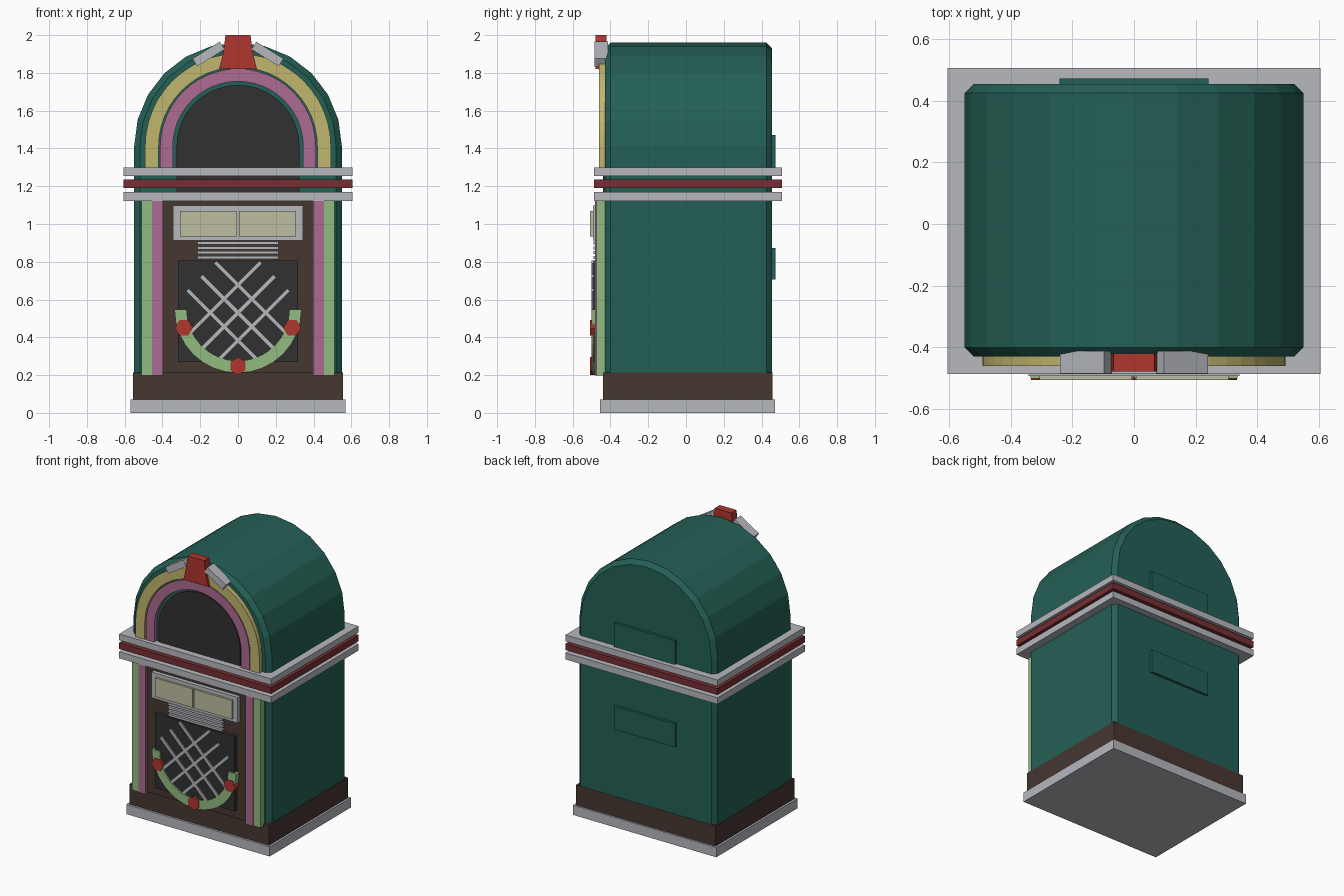
import bpy, bmesh, math
from mathutils import Matrix, Vector

if "Cube" in bpy.data.objects:
    bpy.data.objects.remove(bpy.data.objects["Cube"])

def lin(c):
    c /= 255
    return c / 12.92 if c <= 0.04045 else ((c + 0.055) / 1.055) ** 2.4

def mat(name, r, g, b):
    m = bpy.data.materials.new(name)
    m.diffuse_color = (lin(r), lin(g), lin(b), 1)
    m.use_nodes = True
    m.node_tree.nodes["Principled BSDF"].inputs["Base Color"].default_value = m.diffuse_color
    return m

TEAL = mat("teal", 36, 96, 86)
BROWN = mat("dark_brown", 70, 55, 49)
CHROME = mat("chrome_grey", 182, 184, 190)
MAROON = mat("maroon", 118, 47, 51)
RED = mat("red", 176, 54, 47)
YELLOW = mat("amber", 193, 182, 110)
PINK = mat("pink", 173, 107, 147)
GREEN = mat("light_green", 146, 188, 129)
CREAM = mat("cream", 190, 190, 160)
BLACK = mat("charcoal", 49, 49, 50)

def finish(name, bm, m):
    bmesh.ops.recalc_face_normals(bm, faces=bm.faces[:])
    me = bpy.data.meshes.new(name)
    bm.to_mesh(me)
    bm.free()
    me.materials.append(m)
    ob = bpy.data.objects.new(name, me)
    bpy.context.collection.objects.link(ob)
    return ob

def box(name, m, x0, x1, y0, y1, z0, z1, tilt=0):
    """Box by extents, optionally turned about the y axis."""
    bm = bmesh.new()
    bmesh.ops.create_cube(bm, size=1)
    M = (Matrix.Translation(((x0 + x1) / 2, (y0 + y1) / 2, (z0 + z1) / 2))
         @ Matrix.Rotation(tilt, 4, 'Y') @ Matrix.Diagonal((x1 - x0, y1 - y0, z1 - z0, 1)))
    bmesh.ops.transform(bm, matrix=M, verts=bm.verts[:])
    return finish(name, bm, m)

def prism(name, m, pts, y0, y1):
    """Front (x, z) outline extruded along y."""
    bm = bmesh.new()
    f = bm.faces.new([bm.verts.new((x, y0, z)) for x, z in pts])
    ext = bmesh.ops.extrude_face_region(bm, geom=[f])['geom']
    bmesh.ops.translate(bm, vec=(0, y1 - y0, 0),
                        verts=[v for v in ext if isinstance(v, bmesh.types.BMVert)])
    return finish(name, bm, m)

def strip(name, m, outer, inner, y0, y1):
    """Curved band between two (x, z) paths, extruded along y."""
    bm = bmesh.new()
    rows = [[bm.verts.new(p) for p in ((a, y0, b), (c, y0, d), (c, y1, d), (a, y1, b))]
            for (a, b), (c, d) in zip(outer, inner)]
    for r, s in zip(rows, rows[1:]):
        for i in range(4):
            j = (i + 1) % 4
            bm.faces.new((r[i], r[j], s[j], s[i]))
    bm.faces.new(rows[0])
    bm.faces.new(rows[-1])
    return finish(name, bm, m)

def arc(r, cz, a0, a1, n):
    return [(r * math.cos(math.radians(a0 + (a1 - a0) * i / n)),
             cz + r * math.sin(math.radians(a0 + (a1 - a0) * i / n))) for i in range(n + 1)]

def arch(r, cz, zb, n):
    return [(r, zb)] + arc(r, cz, 0, 180, n) + [(-r, zb)]

# cabinet body with round top and chamfered rims
ARCH_Z = 1.41
body = prism("cabinet", TEAL, arch(0.55, ARCH_Z, 0.15, 12), -0.43, 0.455)
bev = body.modifiers.new("chamfer", 'BEVEL')
bev.width = 0.03
bev.segments = 1
bev.limit_method = 'ANGLE'
bev.angle_limit = math.radians(40)

# base
box("base_foot", CHROME, -0.57, 0.57, -0.455, 0.47, 0, 0.07)
box("base_plinth", BROWN, -0.555, 0.555, -0.44, 0.457, 0.07, 0.215)

# waist bands
for name, m, z0, z1 in (("band_lower", CHROME, 1.123, 1.17),
                        ("band_middle", MAROON, 1.19, 1.235),
                        ("band_upper", CHROME, 1.253, 1.298)):
    box(name, m, -0.605, 0.605, -0.487, 0.507, z0, z1)

# window and light arches
prism("window", BLACK, arch(0.325, ARCH_Z, 1.15, 24), -0.44, -0.42)
strip("arch_outer", YELLOW, arch(0.492, ARCH_Z, 1.26, 24), arch(0.42, ARCH_Z, 1.26, 24), -0.461, -0.42)
strip("arch_inner", PINK, arch(0.412, ARCH_Z, 1.26, 24), arch(0.345, ARCH_Z, 1.26, 24), -0.458, -0.42)

# crown and wings
crown_half = [(0.1, 1.82), (0.078, 1.91), (0.066, 2.0)]
prism("crown", RED, crown_half + [(-x, z) for x, z in reversed(crown_half)], -0.478, -0.42)
for s, side in ((-1, "left"), (1, "right")):
    cx = s * 0.156
    box("crown_wing_" + side, CHROME, cx - 0.085, cx + 0.085, -0.485, -0.412,
        1.876, 1.924, s * math.radians(32))
    # side light columns
    for name, m, a, b, y in (("column_outer_", GREEN, 0.455, 0.512, -0.475),
                             ("column_inner_", PINK, 0.397, 0.455, -0.482)):
        x0, x1 = sorted((s * a, s * b))
        box(name + side, m, x0, x1, y, -0.42, 0.197, 1.13)
    # title cards
    x0, x1 = sorted((s * 0.006, s * 0.307))
    box("title_card_" + side, CREAM, x0, x1, -0.507, -0.48, 0.935, 1.07)

# front panel, selector frame, slats, speaker
box("front_panel", BROWN, -0.4, 0.4, -0.465, -0.42, 0.21, 1.13)
box("selector_frame", CHROME, -0.343, 0.343, -0.493, -0.46, 0.912, 1.097)
for i in range(4):
    z = 0.822 + i * 0.026
    box("slat_%d" % (i + 1), CHROME, -0.215, 0.215, -0.49, -0.46, z - 0.008, z + 0.008)
box("speaker_cloth", BLACK, -0.317, 0.317, -0.49, -0.46, 0.27, 0.807)

# diagonal grille bars
for s in (-1, 1):
    for k in (-1, 0, 1):
        d = k * 0.104 / math.sqrt(2)
        cx, cz = s * d, 0.53 + d
        box("grille_bar", CHROME, cx - 0.275, cx + 0.275, -0.499, -0.485,
            cz - 0.011, cz + 0.011, s * math.radians(45))

# curved grille trim with studs
strip("grille_trim", GREEN, arc(0.336, 0.547, 180, 360, 16), arc(0.272, 0.547, 180, 360, 16), -0.501, -0.46)
for x, z, a in ((-0.287, 0.45, 0), (0.287, 0.45, 0), (0, 0.248, 30)):
    hexa = [(x + px, z + pz) for px, pz in arc(0.047, 0, a, a + 300, 5)]
    prism("trim_stud", RED, hexa, -0.507, -0.46)

# rear service panels
box("rear_panel_upper", TEAL, -0.242, 0.242, 0.44, 0.473, 1.27, 1.47)
box("rear_panel_lower", TEAL, -0.242, 0.242, 0.44, 0.473, 0.705, 0.872)
